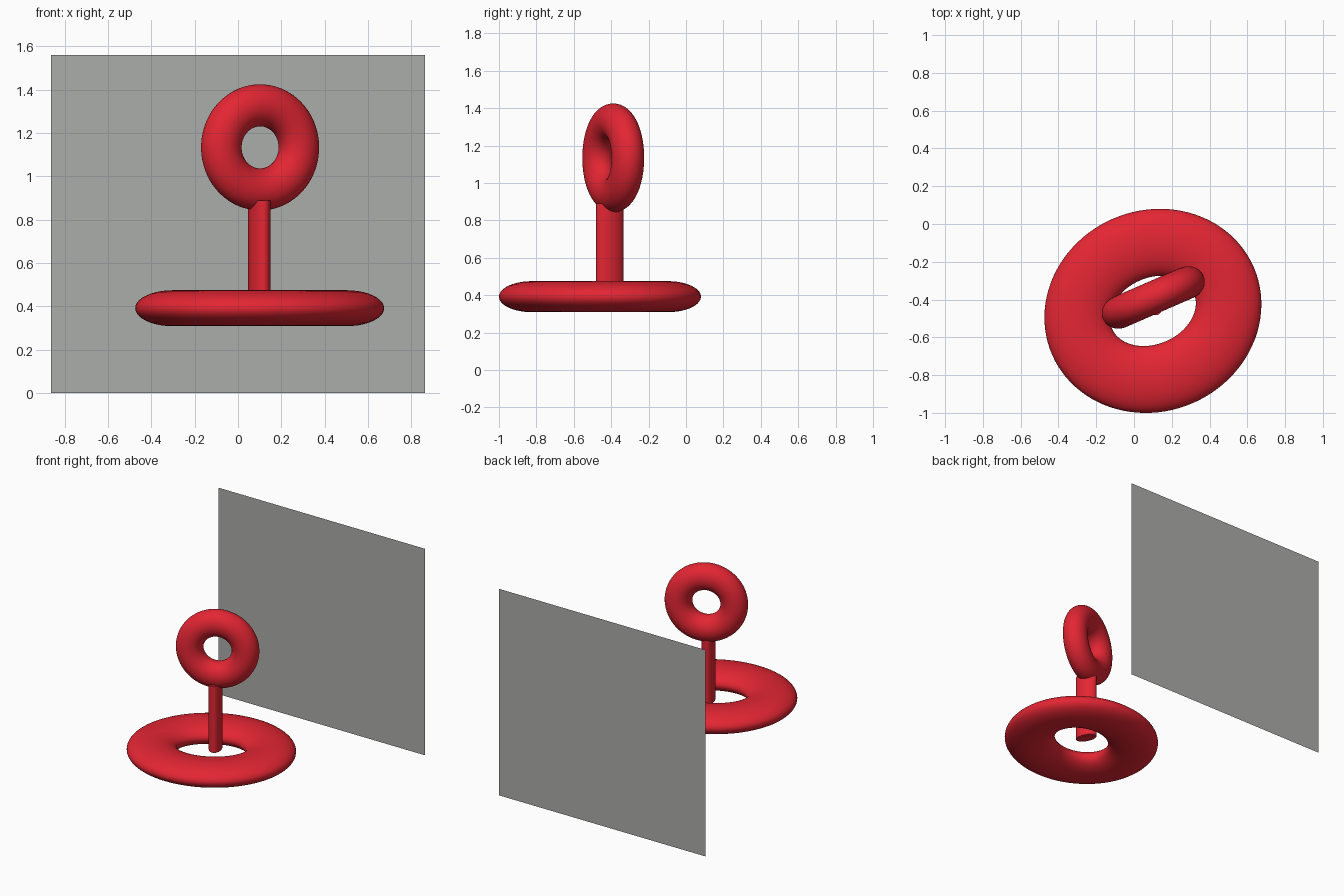
import bpy, bmesh, math
from mathutils import Matrix, Vector

if "Cube" in bpy.data.objects:
    bpy.data.objects.remove(bpy.data.objects["Cube"])

YAW = math.radians(23.5)


def material(name, rgb):
    m = bpy.data.materials.new(name)
    m.diffuse_color = (*rgb, 1)
    m.use_nodes = True
    m.node_tree.nodes["Principled BSDF"].inputs["Base Color"].default_value = m.diffuse_color
    return m


RED = material("red", (0.77, 0.019, 0.033))
GREY = material("grey", (0.41, 0.42, 0.40))


def make_object(name, bm, mat, matrix=None, smooth=True):
    if matrix:
        bm.transform(matrix)
    mesh = bpy.data.meshes.new(name)
    bm.to_mesh(mesh)
    bm.free()
    mesh.materials.append(mat)
    ob = bpy.data.objects.new(name, mesh)
    bpy.context.collection.objects.link(ob)
    if smooth:
        bpy.ops.object.select_all(action='DESELECT')
        ob.select_set(True)
        bpy.context.view_layer.objects.active = ob
        bpy.ops.object.shade_smooth_by_angle(angle=math.radians(40))
    return ob


def ring(name, path, tube, thick, matrix, nu=96, nv=40):
    """Oval ring: path = centreline radii, tube = tube radii in plane, thick = half depth."""
    bm = bmesh.new()
    grid = []
    for i in range(nu):
        u = 2 * math.pi * i / nu
        row = []
        for j in range(nv):
            v = 2 * math.pi * j / nv
            row.append(bm.verts.new((
                (path[0] + tube[0] * math.cos(v)) * math.cos(u),
                (path[1] + tube[1] * math.cos(v)) * math.sin(u),
                thick * math.sin(v))))
        grid.append(row)
    for i in range(nu):
        for j in range(nv):
            a, b = grid[i], grid[(i + 1) % nu]
            k = (j + 1) % nv
            bm.faces.new((a[j], b[j], b[k], a[k]))
    bmesh.ops.recalc_face_normals(bm, faces=bm.faces)
    return make_object(name, bm, RED, matrix)


turn = Matrix.Rotation(YAW, 4, 'Z')

# flat oval ring lying horizontally
ring("base_ring", (0.409, 0.3535), (0.173, 0.1785), 0.083,
     Matrix.Translation((0.1, -0.46, 0.392)) @ turn)

# small upright ring
ring("upright_ring", (0.195, 0.194), (0.095, 0.097), 0.086,
     Matrix.Translation((0.102, -0.389, 1.134)) @ turn @ Matrix.Rotation(math.pi / 2, 4, 'X'))

# oval post reaching down into the hole of the base ring
bm = bmesh.new()
bmesh.ops.create_cone(bm, cap_ends=True, segments=48, radius1=1, radius2=1, depth=1)
bottom, top = 0.387, 0.889
make_object("post", bm, RED,
            Matrix.Translation((0.098, -0.408, (bottom + top) / 2)) @ turn
            @ Matrix.Diagonal((0.045, 0.078, top - bottom, 1)))

# thin upright back panel, a single sheet facing the front
bm = bmesh.new()
w, h = 0.863, 1.56
bm.faces.new([bm.verts.new(Vector(p)) for p in
              ((-w, 1, 0), (w, 1, 0), (w, 1, h), (-w, 1, h))])
make_object("back_panel", bm, GREY, smooth=False)
